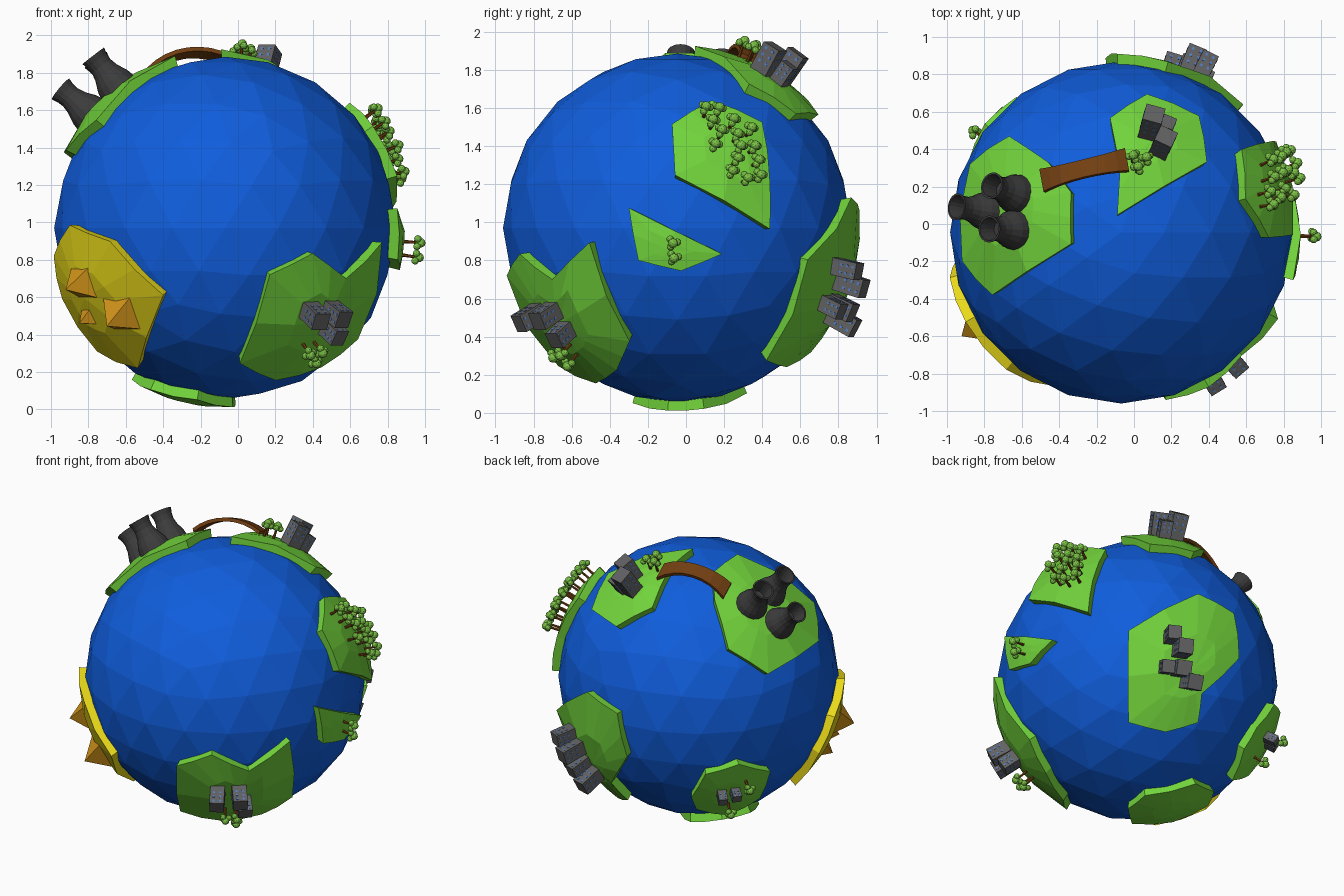
import bpy, bmesh, math
from mathutils import Vector, Matrix

if "Cube" in bpy.data.objects:
    bpy.data.objects.remove(bpy.data.objects["Cube"])

C = Vector((-0.068, -0.045, 0.97))   # planet centre
SEA, LAND = 0.915, 0.96              # ocean and land radii
FRONT, RIGHT, TOP, BOTTOM = (0, 0), (90, 0), (0, 90), (0, -90)
BACK_L, BACK_R = (215, 24), (140, -27)


def spot(view, u, v, r=LAND):
    """Direction of the point seen at (u, v) from the planet centre on a ball of radius r."""
    az, el = map(math.radians, view)
    h = Vector((math.sin(az), -math.cos(az), 0))
    right = Vector((math.cos(az), math.sin(az), 0))
    z = Vector((0, 0, 1))
    d = math.sqrt(max(0, r * r - u * u - v * v))
    p = right * u + (z * math.cos(el) - h * math.sin(el)) * v
    return (p + (h * math.cos(el) + z * math.sin(el)) * d).normalized()


def frame(n, r):
    """Matrix standing on the planet at direction n, local z pointing outward."""
    east = Vector((0, 0, 1)).cross(n).normalized()
    north = n.cross(east)
    m = Matrix((east, north, n)).transposed().to_4x4()
    m.translation = C + n * r
    return m


def finish(name, bm, color):
    bmesh.ops.recalc_face_normals(bm, faces=bm.faces)
    me = bpy.data.meshes.new(name)
    bm.to_mesh(me)
    bm.free()
    ob = bpy.data.objects.new(name, me)
    bpy.context.collection.objects.link(ob)
    mat = bpy.data.materials.get(color[0]) or bpy.data.materials.new(color[0])
    mat.diffuse_color = (*color[1], 1)
    mat.use_nodes = True
    mat.node_tree.nodes["Principled BSDF"].inputs["Base Color"].default_value = mat.diffuse_color
    me.materials.append(mat)
    return ob


OCEAN = ("ocean", (0.005, 0.11, 0.72))
GRASS = ("grass", (0.17, 0.66, 0.045))
SAND = ("sand", (0.82, 0.70, 0.01))
STONE = ("sandstone", (0.65, 0.30, 0.01))
WOOD = ("wood", (0.17, 0.05, 0.006))
LEAF = ("leaf", (0.20, 0.55, 0.06))
DARK = ("dark_concrete", (0.045, 0.045, 0.045))
GREY = ("concrete", (0.12, 0.12, 0.125))
GLASS = ("glass", (0.08, 0.22, 0.60))

# ocean ball
bm = bmesh.new()
bmesh.ops.create_icosphere(bm, subdivisions=3, radius=SEA, matrix=Matrix.Translation(C))
finish("ocean", bm, OCEAN)


# raised land plates: fan of rings over the outline, plus a radial wall
def land(name, view, outline, color=GRASS):
    corners = [spot(view, u, v) for u, v in outline]
    edge = []
    for a, b in zip(corners, corners[1:] + corners[:1]):
        edge += [a, (a + b).normalized()]
    mid = sum(corners, Vector()).normalized()
    bm = bmesh.new()
    rings = []
    for t, r in ((0.45, LAND), (1, LAND), (1, 0.895)):
        rings.append([bm.verts.new(C + mid.lerp(e, t).normalized() * r) for e in edge])
    top = bm.verts.new(C + mid * LAND)
    n = len(edge)
    for i in range(n):
        j = (i + 1) % n
        bm.faces.new((top, rings[0][i], rings[0][j]))
        for a, b in zip(rings, rings[1:]):
            bm.faces.new((a[i], b[i], b[j], a[j]))
    finish(name, bm, color)


land("tower_island", TOP, [(-.60, .515), (-.39, .375), (-.269, .216), (-.269, -.062),
                           (-.69, -.335), (-.852, -.153), (-.81, .365)])
land("bridge_island", TOP, [(.138, .74), (.416, .623), (.458, .377), (-.022, .093),
                            (-.007, .339), (-.06, .612)])
land("forest_island", RIGHT, [(-.028, .545), (.18, .67), (.445, .556), (.485, .25),
                              (.485, -.005), (-.013, .278)])
land("small_island", RIGHT, [(-.255, .105), (.234, -.136), (.019, -.225), (-.205, -.17)])
land("front_island", FRONT, [(.468, -.136), (.646, -.27), (.838, -.077), (.71, -.595),
                             (.515, -.745), (.271, -.815), (.078, -.724), (.238, -.25)])
land("back_island", BACK_R, [(-.06, .28), (.395, .533), (.63, .41), (.664, .112),
                             (.42, -.13), (.395, -.316), (.184, -.38), (-.06, -.32)])
land("low_back_island", BACK_L, [(-.046, -.79), (.046, -.635), (.265, -.57), (.47, -.62),
                                 (.40, -.80), (.19, -.91), (-.013, -.87)])
land("south_island", BOTTOM, [(.055, -.14), (-.19, -.365), (-.40, -.30), (-.50, -.12),
                              (-.40, .12), (-.15, .235), (.04, .05)])
land("desert", FRONT, [(-.917, -.15), (-.832, .015), (-.616, -.072), (-.332, -.36),
                       (-.467, -.75), (-.686, -.66), (-.872, -.38)], SAND)

# pyramids on the desert
bm = bmesh.new()
for u, v, s, h in ((-.766, -.296, .088, .13), (-.563, -.467, .095, .14), (-.734, -.48, .052, .08)):
    m = frame(spot(FRONT, u, v), LAND - .02 + h / 2)
    bmesh.ops.create_cone(bm, cap_ends=True, segments=4, radius1=s * math.sqrt(2), radius2=0,
                          depth=h, matrix=m @ Matrix.Rotation(math.pi / 4, 4, 'Z'))
finish("pyramids", bm, STONE)

# hollow waisted cooling towers
bm = bmesh.new()
PROFILE = [(.112, -.03), (.098, .03), (.073, .085), (.062, .13), (.064, .165), (.073, .20),
           (.062, .20), (.052, .15), (.045, .10), (0.001, .10)]
SEG = 16
for u, v in ((-.686, .248), (-.873, .136), (-.70, .018)):
    m = frame(spot(TOP, u, v, 1.15), LAND)
    rows = [[bm.verts.new(m @ Vector((r * math.cos(a), r * math.sin(a), z)))
             for a in (2 * math.pi * k / SEG for k in range(SEG))] for r, z in PROFILE]
    for a, b in zip(rows, rows[1:]):
        for k in range(SEG):
            j = (k + 1) % SEG
            bm.faces.new((a[k], a[j], b[j], b[k]))
finish("cooling_towers", bm, DARK)

# arched bridge, flared at the ends
bm = bmesh.new()
a, b = spot(TOP, -.42, .275), spot(TOP, .03, .385)
side = a.cross(b).normalized()
loops = []
N = 8
for i in range(N + 1):
    t = i / N
    s = 4 * t * (1 - t)
    n = a.lerp(b, t).normalized()
    w = .066 - .016 * s
    p = n * (.965 + .05 * s) + side * -.025 * s
    loops.append([bm.verts.new(C + p + side * x + n * z)
                  for x, z in ((-w, -.012), (w, -.012), (w, .012), (-w, .012))])
for p, q in zip(loops, loops[1:]):
    for k in range(4):
        bm.faces.new((p[k], p[(k + 1) % 4], q[(k + 1) % 4], q[k]))
bm.faces.new(loops[0])
bm.faces.new(loops[-1])
finish("bridge", bm, WOOD)

# buildings with small window panes on every side: (view, u, v, width, height)
BUILDINGS = [
    (TOP, .17, .615, .105, .17), (TOP, .234, .50, .10, .15), (TOP, .245, .58, .08, .11),
    (FRONT, .50, -.49, .095, .14), (FRONT, .62, -.48, .095, .13), (FRONT, .60, -.58, .09, .11),
    (BACK_R, .24, .26, .09, .13), (BACK_R, .31, .17, .10, .15), (BACK_R, .20, .04, .085, .11),
    (BACK_R, .30, .03, .10, .13), (BACK_R, .37, -.06, .10, .15),
    (BACK_L, .16, -.81, .06, .08), (BACK_L, .25, -.79, .06, .07)]
walls, panes = bmesh.new(), bmesh.new()
for view, u, v, w, h in BUILDINGS:
    m = frame(spot(view, u, v, LAND + h * .8), LAND - .02)
    bmesh.ops.create_cube(walls, size=1, matrix=m @ Matrix.Translation((0, 0, (h + .02) / 2))
                          @ Matrix.Diagonal((w, w, h + .02, 1)))
    for k in range(4):
        turn = m @ Matrix.Rotation(k * math.pi / 2, 4, 'Z')
        for x in (-.22, .22):
            for z in (.35, .6, .85):
                bmesh.ops.create_cube(panes, size=1, matrix=turn
                                      @ Matrix.Translation((x * w, w / 2, .02 + z * h))
                                      @ Matrix.Diagonal((w * .14, .004, w * .14, 1)))
finish("buildings", walls, GREY)
finish("windows", panes, GLASS)

# trees: thin trunk and a cluster of leaf balls
TREES = [(RIGHT, u, v) for u, v in (
    (.15, .635), (.22, .63), (.187, .567), (.297, .572), (.234, .514), (.20, .44), (.318, .493),
    (.39, .525), (.333, .43), (.407, .43), (.318, .367), (.428, .357), (.29, .30), (.37, .262),
    (.438, .278), (-.023, -.079), (-.018, -.157))]
TREES += [(TOP, .065, .41), (TOP, .135, .40), (TOP, .09, .35)]
TREES += [(FRONT, .453, -.676), (FRONT, .517, -.665), (FRONT, .485, -.72)]
TREES += [(BACK_L, .335, -.74), (BACK_L, .21, -.90)]
trunks, leaves = bmesh.new(), bmesh.new()
for view, u, v in TREES:
    m = frame(spot(view, u, v, 1.04), LAND)
    bmesh.ops.create_cone(trunks, cap_ends=True, segments=6, radius1=.010, radius2=.007,
                          depth=.09, matrix=m @ Matrix.Translation((0, 0, .03)))
    for x, y, z, r in ((0, 0, .088, .026), (.023, .004, .07, .02),
                       (-.015, .02, .072, .02), (-.013, -.021, .07, .02)):
        bmesh.ops.create_icosphere(leaves, subdivisions=2, radius=r,
                                   matrix=m @ Matrix.Translation((x, y, z)))
finish("tree_trunks", trunks, WOOD)
finish("tree_leaves", leaves, LEAF)
